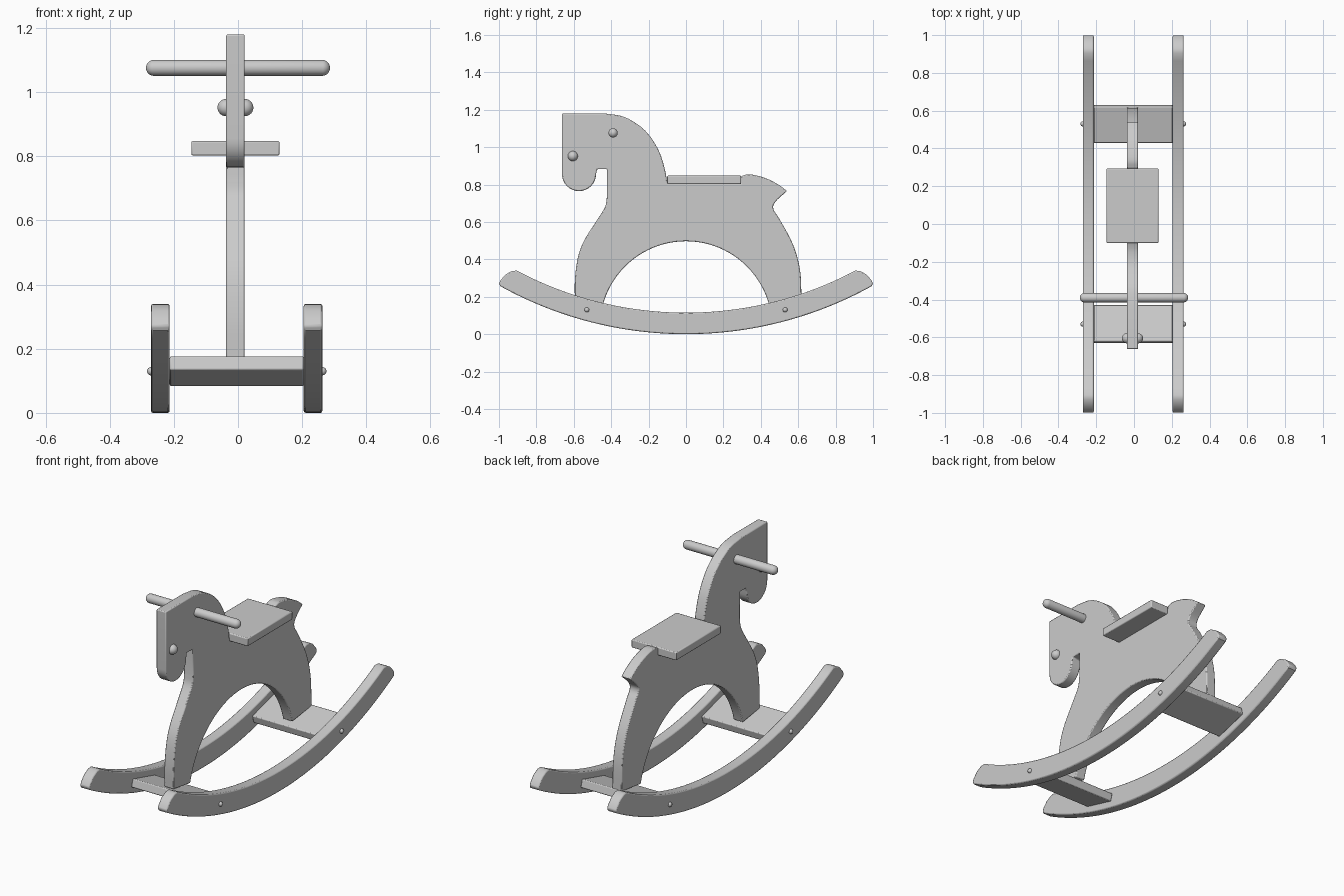
import bpy, bmesh, math
from mathutils import Vector, Matrix

default_cube = bpy.data.objects.get("Cube")
if default_cube:
    bpy.data.objects.remove(default_cube, do_unlink=True)

paint = bpy.data.materials.new("plain grey")
paint.use_nodes = True
GREY = (0.6, 0.6, 0.6, 1)
paint.diffuse_color = GREY
paint.node_tree.nodes["Principled BSDF"].inputs["Base Color"].default_value = GREY

BODY_X = -0.008      # middle of the horse board
FRAME_X = -0.004     # middle of the rocker frame
PEG_Y, PEG_Z = 0.53, 0.13


def finish(name, bm, bevel=0.0):
    """Turn a bmesh into a painted object with softened edges."""
    bmesh.ops.recalc_face_normals(bm, faces=bm.faces)
    mesh = bpy.data.meshes.new(name)
    bm.to_mesh(mesh)
    bm.free()
    mesh.materials.append(paint)
    obj = bpy.data.objects.new(name, mesh)
    bpy.context.collection.objects.link(obj)
    if bevel:
        mod = obj.modifiers.new("soft edges", "BEVEL")
        mod.width = bevel
        mod.segments = 2
        mod.limit_method = "ANGLE"
        mod.angle_limit = math.radians(40)
    bpy.ops.object.select_all(action="DESELECT")
    obj.select_set(True)
    bpy.context.view_layer.objects.active = obj
    bpy.ops.object.shade_smooth_by_angle(angle=math.radians(35))
    return obj


def spline(points, steps=5):
    """Smooth run through the points, without the last one."""
    p = [Vector(q) for q in points]
    if len(p) == 2:
        return p[:1]
    p = [2 * p[0] - p[1]] + p + [2 * p[-1] - p[-2]]
    run = []
    for a, b, c, d in zip(p, p[1:], p[2:], p[3:]):
        for i in range(steps):
            t = i / steps
            run.append(b + (c - a) * t / 2 + (2 * a - 5 * b + 4 * c - d) * t * t / 2
                       + (3 * b - a - 3 * c + d) * t ** 3 / 2)
    return run


def arc(cy, cz, radius, start, end, count):
    """Points on an arc, angles in degrees from +y towards +z."""
    angles = [math.radians(start + (end - start) * i / count) for i in range(count + 1)]
    return [(cy + radius * math.cos(a), cz + radius * math.sin(a)) for a in angles]


def board(name, outline, x, width, bevel=0.005):
    """Board cut from a side outline and given a width along x."""
    bm = bmesh.new()
    face = bm.faces.new([bm.verts.new((x - width / 2, y, z)) for y, z in outline])
    made = bmesh.ops.extrude_face_region(bm, geom=[face])["geom"]
    bmesh.ops.translate(bm, vec=(width, 0, 0),
                        verts=[g for g in made if isinstance(g, bmesh.types.BMVert)])
    return finish(name, bm, bevel)


def box(name, center, size, tilt=0.0, bevel=0.005):
    bm = bmesh.new()
    place = Matrix.Translation(center) @ Matrix.Rotation(tilt, 4, "X")
    bmesh.ops.create_cube(bm, size=1, matrix=place @ Matrix.Diagonal((*size, 1)))
    return finish(name, bm, bevel)


def dowel(name, x0, x1, y, z, radius):
    """Rod along x with round ends: a sphere pulled apart at its equator."""
    bm = bmesh.new()
    bmesh.ops.create_uvsphere(bm, u_segments=24, v_segments=13, radius=radius,
                              matrix=Matrix.Rotation(math.pi / 2, 4, "Y"))
    for v in bm.verts:
        v.co.x += x1 - radius if v.co.x > 0 else x0 + radius
        v.co.y += y
        v.co.z += z
    return finish(name, bm)


# Horse board: smooth runs that meet at sharp corners, clockwise from the brow
back_of_neck = [(-.433, 1.18), (-.326, 1.16), (-.22, 1.09), (-.15, .99), (-.115, .89), (-.1, .805)]
rump = [(.295, .845), (.34, .855), (.42, .836), (.49, .802), (.54, .765)]
hind_leg = [(.54, .765), (.48, .71), (.467, .67), (.5, .615), (.572, .48), (.61, .34), (.618, .17)]
arch = arc(0, .037, .46, 14, 166, 40)
front_leg = [(-.594, .17), (-.594, .29), (-.578, .41), (-.545, .5), (-.48, .604),
             (-.433, .68), (-.422, .74)]
chin = [(-.476, .882)] + arc(-.572, .856, .091, 0, -180, 16)
horse = (spline(back_of_neck) + spline([(-.1, .805), (.295, .805)])
         + spline([(.295, .805), (.295, .845)]) + spline(rump) + spline(hind_leg)
         + [(.618, .17)] + arch + spline(front_leg) + [(-.422, .74), (-.422, .882)]
         + chin + [(-.663, 1.18)])
board("horse_body", horse, BODY_X, .058)

# Seat, handle and nose peg
box("seat", (BODY_X, .097, .825), (.275, .395, .045))
dowel("handle", -.287, .287, -.39, 1.076, .025)
dowel("nose_peg", BODY_X - .056, BODY_X + .056, -.605, .952, .027)

# Rockers: two concentric arcs joined by rounded tips
RADIUS, DEPTH = 2.05, .115
sweep = math.degrees(math.asin(.993 / RADIUS))
inner = math.degrees(math.asin(.905 / (RADIUS - DEPTH)))
tip = [(.93, .338), (.965, .319), (.99, .29), (1, .272)]
rocker = (arc(0, RADIUS, RADIUS, -90 - sweep, -90 + sweep, 40) + tip[::-1]
          + arc(0, RADIUS, RADIUS - DEPTH, -90 + inner, -90 - inner, 40)
          + [(-y, z) for y, z in tip])
for side, name in ((1, "left"), (-1, "right")):
    board(name + "_rocker", rocker, FRAME_X + side * .238, .058, .006)

# Cross planks lying along the rocker curve, with a peg on each outer side
tilt = math.asin(PEG_Y / RADIUS)
for end, place in ((-1, "front"), (1, "rear")):
    box(place + "_plank", (FRAME_X, end * PEG_Y, PEG_Z), (.418, .2, .045), end * tilt)
    for side, name in ((1, "left"), (-1, "right")):
        x = FRAME_X + side * .255
        dowel(f"{place}_{name}_peg", x - .025, x + .025, end * PEG_Y, PEG_Z, .013)
